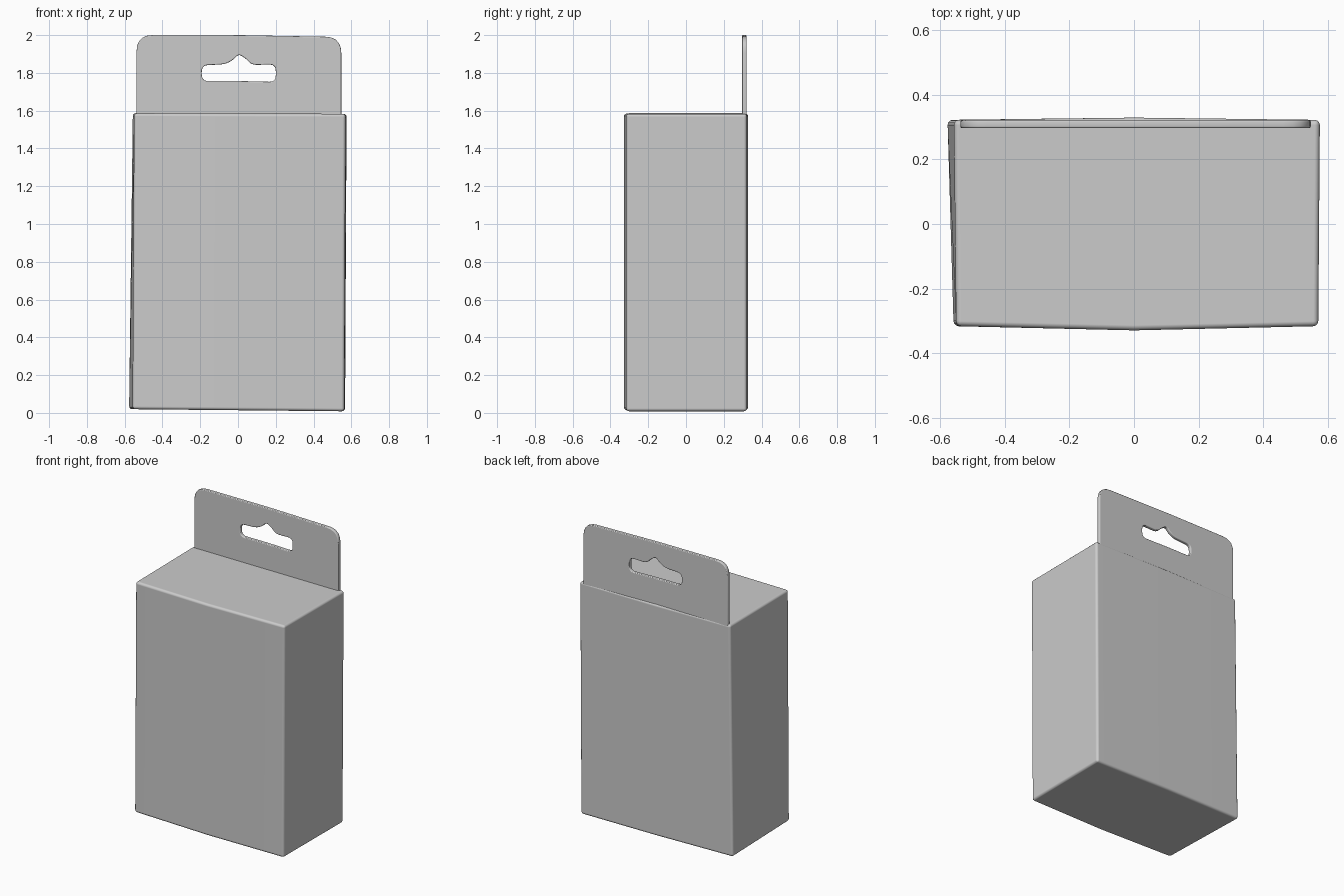
import bpy
import bmesh
from math import pi
from mathutils import Vector

old = bpy.data.objects.get("Cube")
if old:
    bpy.data.objects.remove(old, do_unlink=True)

grey = bpy.data.materials.new("plain grey card")
grey.use_nodes = True
GREY = (0.6, 0.6, 0.6, 1)
grey.diffuse_color = GREY
grey.node_tree.nodes["Principled BSDF"].inputs["Base Color"].default_value = GREY


def activate(obj):
    bpy.ops.object.select_all(action="DESELECT")
    obj.select_set(True)
    bpy.context.view_layer.objects.active = obj


def rounded(points):
    """Outline with each (x, z, radius) corner replaced by a smooth bend."""
    out = []
    for i, (x, z, r) in enumerate(points):
        corner = Vector((x, z))
        ends = []
        for j in (i - 1, (i + 1) % len(points)):
            side = Vector(points[j][:2]) - corner
            ends.append(corner + side * min(r / side.length, 0.45))
        for k in range(6):
            t = k / 5
            u = 1 - t
            out.append(ends[0] * u * u + corner * 2 * u * t + ends[1] * t * t)
    return out


# Carton body: slightly bowed front and back, lofted from base to top
base = [(-0.558, -0.316), (0, -0.329), (0.563, -0.316),
        (0.567, 0.322), (0, 0.329), (-0.577, 0.322)]
top = [(-0.55, -0.316), (0, -0.329), (0.57, -0.316),
       (0.575, 0.322), (0, 0.329), (-0.557, 0.322)]
bm = bmesh.new()
lower = [bm.verts.new((x, y, 0.014 - 0.01 * x)) for x, y in base]
upper = [bm.verts.new((x, y, 1.585 - 0.003 * x)) for x, y in top]
bm.faces.new(lower[::-1])
bm.faces.new(upper)
for i in range(len(base)):
    j = (i + 1) % len(base)
    bm.faces.new((lower[i], lower[j], upper[j], upper[i]))
mesh = bpy.data.meshes.new("carton_body")
bm.to_mesh(mesh)
bm.free()
body = bpy.data.objects.new("carton_body", mesh)
bpy.context.collection.objects.link(body)
mesh.materials.append(grey)
bevel = body.modifiers.new("soft edges", "BEVEL")
bevel.width = 0.016
bevel.segments = 3
bevel.limit_method = "ANGLE"
bevel.harden_normals = True
activate(body)
bpy.ops.object.shade_smooth_by_angle(angle=pi / 3)

# Hang tab: rounded panel with a humped slot, flush with the back
panel = rounded([(-0.532, 1.5, 0.01), (0.542, 1.5, 0.01),
                 (0.542, 1.985, 0.08), (0, 1.995, 0.05), (-0.532, 1.995, 0.08)])
slot = rounded([(-0.197, 1.752, 0.04), (0, 1.752, 0.05), (0.205, 1.747, 0.04),
                (0.205, 1.85, 0.04), (0.075, 1.847, 0.03), (0.045, 1.88, 0.02),
                (0.003, 1.905, 0.02), (-0.035, 1.868, 0.02),
                (-0.075, 1.85, 0.03), (-0.197, 1.845, 0.04)])
curve = bpy.data.curves.new("hang_tab", "CURVE")
curve.dimensions = "2D"
curve.fill_mode = "BOTH"
curve.extrude = 0.007
curve.bevel_depth = 0.005
curve.bevel_resolution = 2
for outline in (panel, slot):
    spline = curve.splines.new("POLY")
    spline.points.add(len(outline) - 1)
    for point, (x, z) in zip(spline.points, outline):
        point.co = (x, z, 0, 1)
    spline.use_cyclic_u = True
tab = bpy.data.objects.new("hang_tab", curve)
bpy.context.collection.objects.link(tab)
curve.materials.append(grey)
tab.rotation_euler.x = pi / 2
tab.location.y = 0.309
activate(tab)
bpy.ops.object.convert(target="MESH")
bpy.ops.object.shade_smooth_by_angle(angle=pi / 4)
